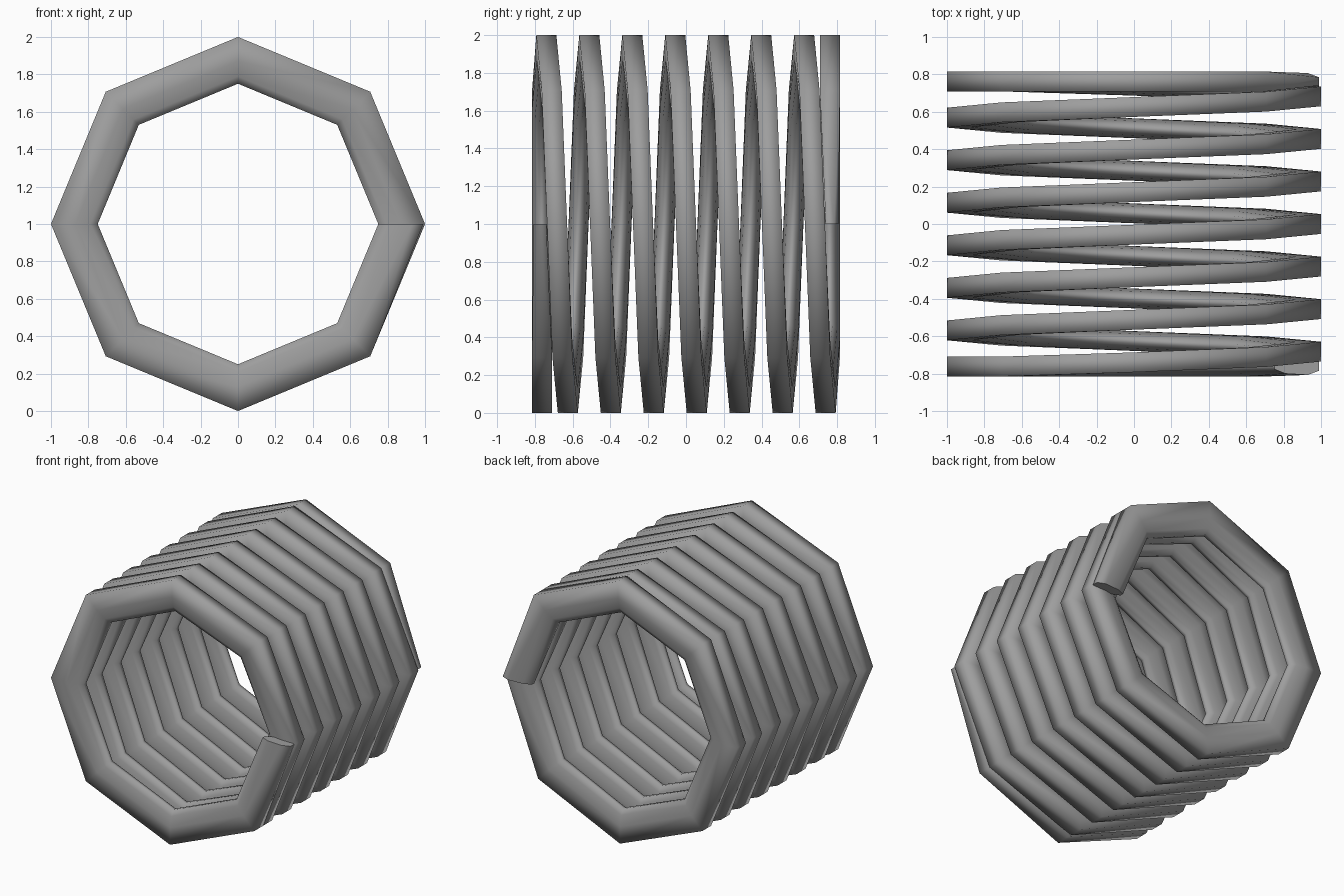
import bpy
import bmesh
import math

cube = bpy.data.objects.get("Cube")
if cube:
    bpy.data.objects.remove(cube, do_unlink=True)

TURNS = 8
SIDES = 8          # straight segments per turn
PITCH = 0.2275
END_Y = 0.762      # flattened end coils stop here

# Wire cross-section: flat outside, rounded inside (radius, depth)
half = [(1.0, 0.053), (0.87, 0.052), (0.79, 0.038), (0.75, 0.014)]
section = half + [(r, -d) for r, d in reversed(half)]
# The wire tips pinch in towards a narrow outer edge
tip_half = [(0.99, 0.022), (0.93, 0.045), (0.81, 0.038), (0.75, 0.014)]
tip_section = tip_half + [(r, -d) for r, d in reversed(tip_half)]

# Steel material
steel = bpy.data.materials.new("grey_steel")
steel.use_nodes = True
colour = (0.34, 0.34, 0.34, 1)
steel.diffuse_color = colour
steel.node_tree.nodes["Principled BSDF"].inputs["Base Color"].default_value = colour

# Sweep the section around the coil axis
bm = bmesh.new()
rings = []
steps = TURNS * SIDES
for i in range(steps + 1):
    turn = i / SIDES
    angle = -2 * math.pi * turn
    y = max(-END_Y, min(END_Y, PITCH * (turn - TURNS / 2)))
    profile = tip_section if i in (0, steps) else section
    rings.append([bm.verts.new((r * math.cos(angle), y + d, 1 + r * math.sin(angle)))
                  for r, d in profile])

n = len(section)
for a, b in zip(rings, rings[1:]):
    for j in range(n):
        k = (j + 1) % n
        bm.faces.new((a[j], a[k], b[k], b[j]))

# Close both wire ends
bm.faces.new(rings[0])
bm.faces.new(rings[-1])
bmesh.ops.recalc_face_normals(bm, faces=bm.faces[:])

# Keep the cut ends crisp, everything else smooth
for f in bm.faces:
    f.smooth = len(f.verts) == 4
    if not f.smooth:
        for e in f.edges:
            e.smooth = False

mesh = bpy.data.meshes.new("coil_spring")
bm.to_mesh(mesh)
bm.free()
mesh.materials.append(steel)
spring = bpy.data.objects.new("coil_spring", mesh)
bpy.context.collection.objects.link(spring)
